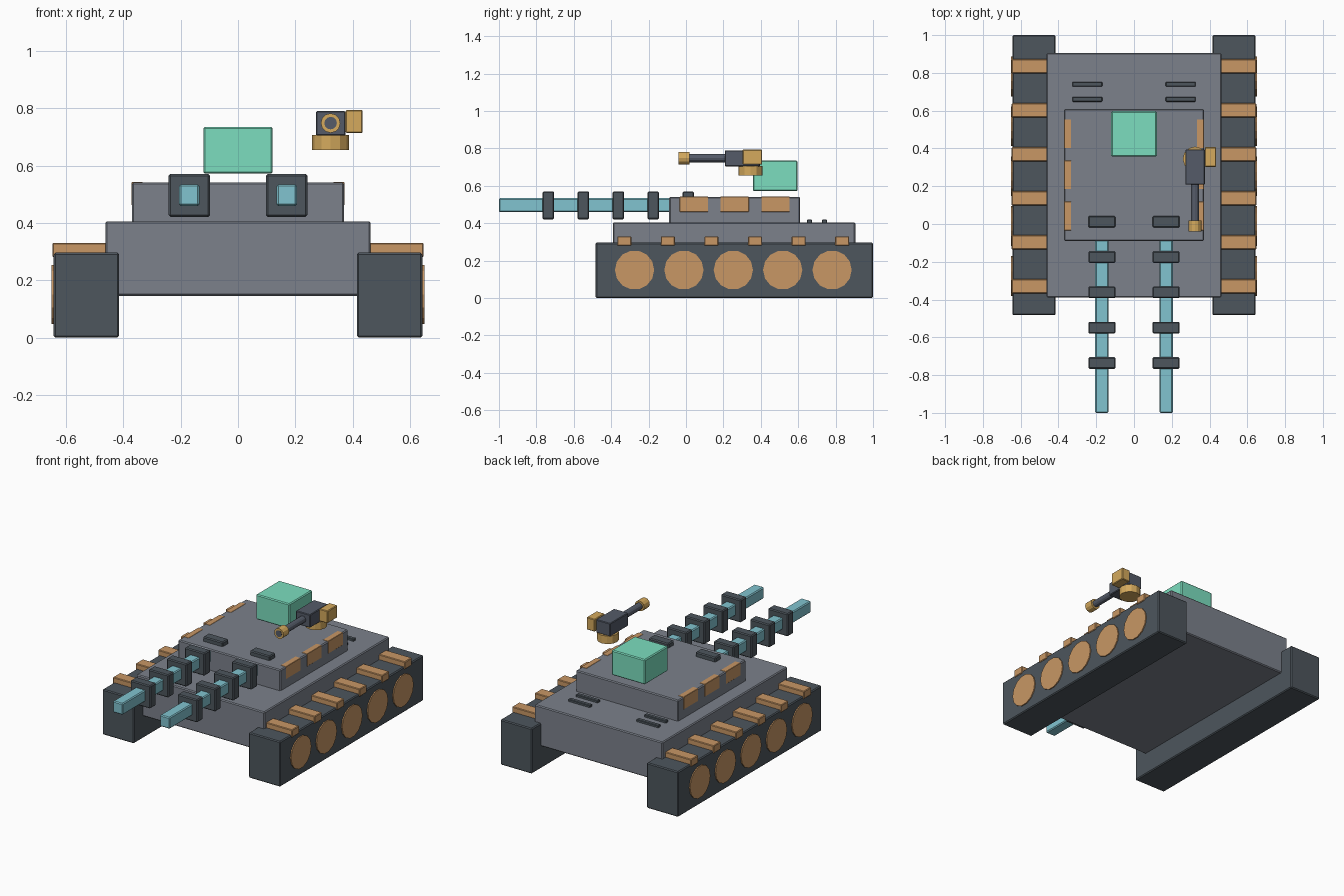
import bpy
import math

if "Cube" in bpy.data.objects:
    bpy.data.objects.remove(bpy.data.objects["Cube"])


def material(name, rgb):
    m = bpy.data.materials.new(name)
    m.diffuse_color = (*rgb, 1)
    m.use_nodes = True
    m.node_tree.nodes["Principled BSDF"].inputs["Base Color"].default_value = m.diffuse_color
    return m


STEEL = material("steel", (0.20, 0.22, 0.26))
DARK = material("dark_steel", (0.075, 0.093, 0.11))
COPPER = material("copper", (0.58, 0.31, 0.13))
BLUE = material("barrel_blue", (0.22, 0.55, 0.63))
GREEN = material("hatch_green", (0.20, 0.73, 0.52))
BRASS = material("brass", (0.66, 0.40, 0.11))
GUN = material("gun_metal", (0.09, 0.105, 0.14))


def box(name, x, y, z, mat, bevel=0.006):
    """Box from (min, max) ranges, with a small chamfer."""
    bpy.ops.mesh.primitive_cube_add(size=1, location=[(r[0] + r[1]) / 2 for r in (x, y, z)])
    o = bpy.context.object
    o.name = name
    o.scale = [r[1] - r[0] for r in (x, y, z)]
    bpy.ops.object.transform_apply(location=False, rotation=False, scale=True)
    if bevel:
        b = o.modifiers.new("bevel", "BEVEL")
        b.width = bevel
        b.segments = 1
    o.data.materials.append(mat)
    return o


def cyl(name, loc, radius, depth, mat, axis="Z", sides=12):
    rot = {"X": (0, math.pi / 2, 0), "Y": (math.pi / 2, 0, 0), "Z": (0, 0, 0)}[axis]
    bpy.ops.mesh.primitive_cylinder_add(vertices=sides, radius=radius, depth=depth,
                                        location=loc, rotation=rot)
    o = bpy.context.object
    o.name = name
    o.data.materials.append(mat)
    return o


def span(c, w):
    return (c - w / 2, c + w / 2)


# Body
box("hull", (-0.463, 0.463), (-0.39, 0.905), (0.145, 0.405), STEEL)
box("turret", (-0.37, 0.37), (-0.09, 0.61), (0.39, 0.541), STEEL)
box("commander_hatch", (-0.121, 0.121), (0.357, 0.597), (0.572, 0.735), GREEN)

for s, side in ((-1, "left"), (1, "right")):
    # Tracks, wheels and top pads
    box(f"track_{side}", span(s * 0.529, 0.228), (-0.483, 1.0), (0, 0.296), DARK)
    for i in range(5):
        cyl(f"wheel_{side}_{i}", (s * 0.63, -0.275 + i * 0.264, 0.15), 0.105, 0.04,
            COPPER, "X", 14)
    for i in range(6):
        box(f"track_pad_{side}_{i}", span(s * 0.53, 0.236), span(-0.33 + i * 0.233, 0.075),
            (0.28, 0.33), COPPER, 0.004)

    # Twin main barrels with square collars
    box(f"main_barrel_{side}", span(s * 0.17, 0.071), (-1.0, 0.1), (0.459, 0.534), BLUE)
    for i in range(5):
        box(f"barrel_collar_{side}_{i}", span(s * 0.17, 0.144),
            span(-0.736 + i * 0.187, 0.062), (0.421, 0.57), DARK)

    # Armour plates set into the turret sides
    for i in range(3):
        box(f"side_plate_{side}_{i}", span(s * 0.3515, 0.039),
            span(0.042 + i * 0.218, 0.153), (0.46, 0.5425), COPPER, 0.002)

    # Engine deck vents
    for i in range(2):
        box(f"deck_vent_{side}_{i}", span(s * 0.247, 0.158), span(0.66 + i * 0.08, 0.026),
            (0.39, 0.42), DARK, 0.003)

# Roof machine gun
GX = 0.323
cyl("gun_mount", (GX, 0.345, 0.68), 0.065, 0.052, BRASS)
box("gun_receiver", (0.272, 0.375), (0.208, 0.395), (0.704, 0.79), GUN, 0.004)
box("ammo_box", (0.375, 0.435), (0.303, 0.407), (0.713, 0.794), BRASS, 0.004)
cyl("gun_barrel", (GX, 0.09, 0.748), 0.022, 0.262, GUN, "Y")
cyl("gun_muzzle", (GX, -0.01, 0.748), 0.034, 0.058, BRASS, "Y")
